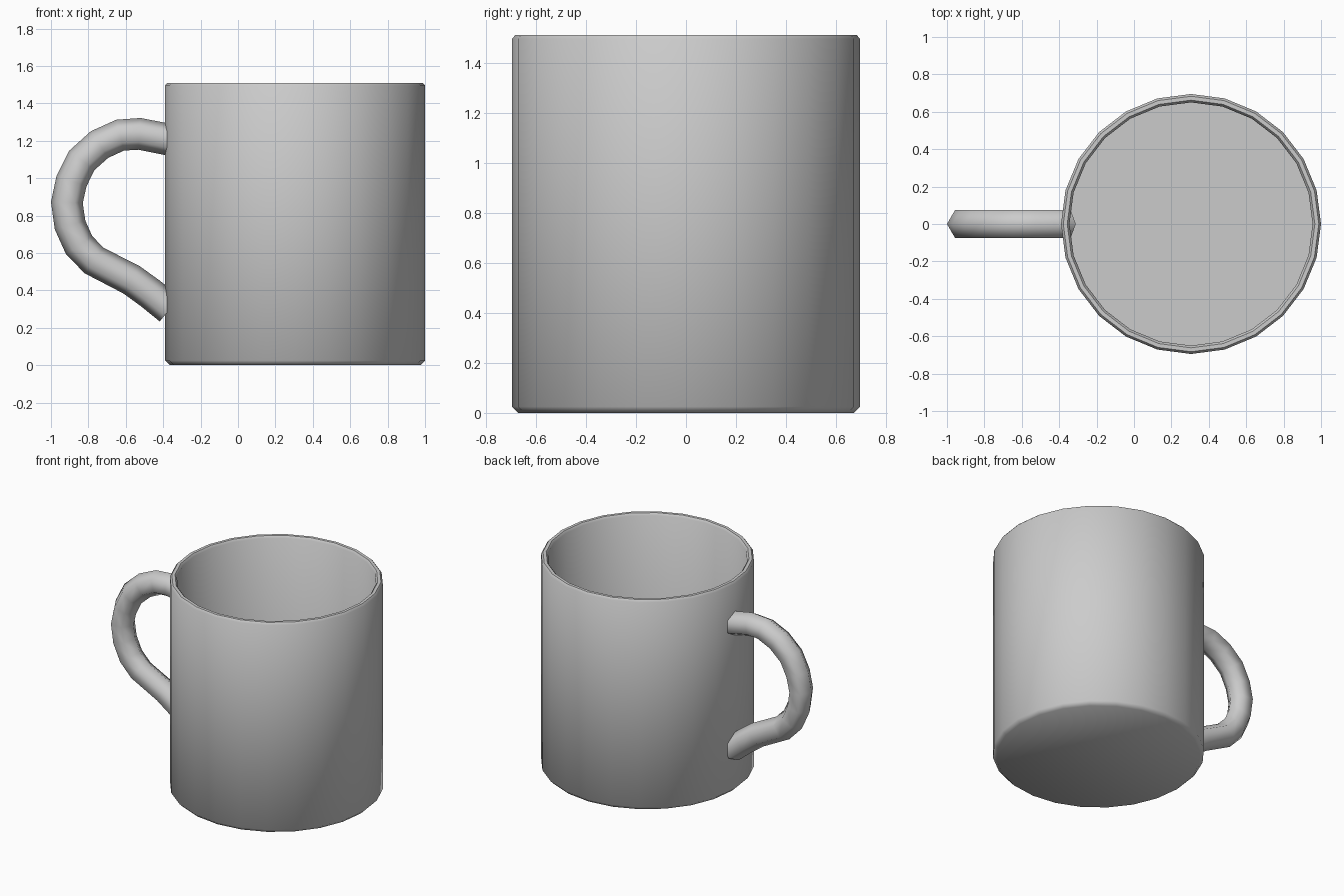
import bpy
import bmesh
from math import cos, sin, pi, radians
from mathutils import Vector

cube = bpy.data.objects.get("Cube")
if cube:
    bpy.data.objects.remove(cube, do_unlink=True)

# Single ceramic colour
ceramic = bpy.data.materials.new("light_grey_ceramic")
ceramic.use_nodes = True
colour = (0.6, 0.6, 0.6, 1)
ceramic.diffuse_color = colour
ceramic.node_tree.nodes["Principled BSDF"].inputs["Base Color"].default_value = colour


def loft(name, rings, angle):
    """Skin a list of equal rings, cap both ends and shade smooth."""
    bm = bmesh.new()
    loops = [[bm.verts.new(p) for p in ring] for ring in rings]
    for a, b in zip(loops, loops[1:]):
        for i in range(len(a)):
            j = (i + 1) % len(a)
            bm.faces.new((a[i], a[j], b[j], b[i]))
    bm.faces.new(loops[0][::-1])
    bm.faces.new(loops[-1])
    bmesh.ops.recalc_face_normals(bm, faces=bm.faces)
    mesh = bpy.data.meshes.new(name)
    bm.to_mesh(mesh)
    bm.free()
    mesh.materials.append(ceramic)
    obj = bpy.data.objects.new(name, mesh)
    bpy.context.collection.objects.link(obj)
    bpy.ops.object.select_all(action='DESELECT')
    obj.select_set(True)
    bpy.context.view_layer.objects.active = obj
    bpy.ops.object.shade_smooth_by_angle(angle=radians(angle))


# Cup: (radius, height) from the underside, over the rim, to the inner floor
SIDES = 24
CENTRE_X = 0.305
profile = [(0.67, 0), (0.695, 0.025), (0.695, 1.495), (0.683, 1.51),
           (0.662, 1.51), (0.65, 1.495), (0.65, 0.05)]
loft("cup", [[(CENTRE_X + r * cos(2 * pi * i / SIDES), r * sin(2 * pi * i / SIDES), z)
              for i in range(SIDES)] for r, z in profile], 50)

# Handle: hexagonal tube swept along a path in the xz plane
TUBE = 0.085
path = [Vector((x, 0, z)) for x, z in [
    (-0.365, 1.205), (-0.527, 1.237), (-0.63, 1.23), (-0.74, 1.18), (-0.835, 1.095),
    (-0.89, 0.985), (-0.915, 0.87), (-0.898, 0.75), (-0.85, 0.643), (-0.77, 0.56),
    (-0.57, 0.457), (-0.47, 0.385), (-0.365, 0.3)]]
side = Vector((0, 1, 0))
rings = []
for i, p in enumerate(path):
    before, after = path[max(i - 1, 0)], path[min(i + 1, len(path) - 1)]
    tangent = ((p - before).normalized() + (after - p).normalized()).normalized()
    out = tangent.cross(side)
    rings.append([p + TUBE * (cos(k * pi / 3) * out + sin(k * pi / 3) * side)
                  for k in range(6)])
loft("handle", rings, 65)
